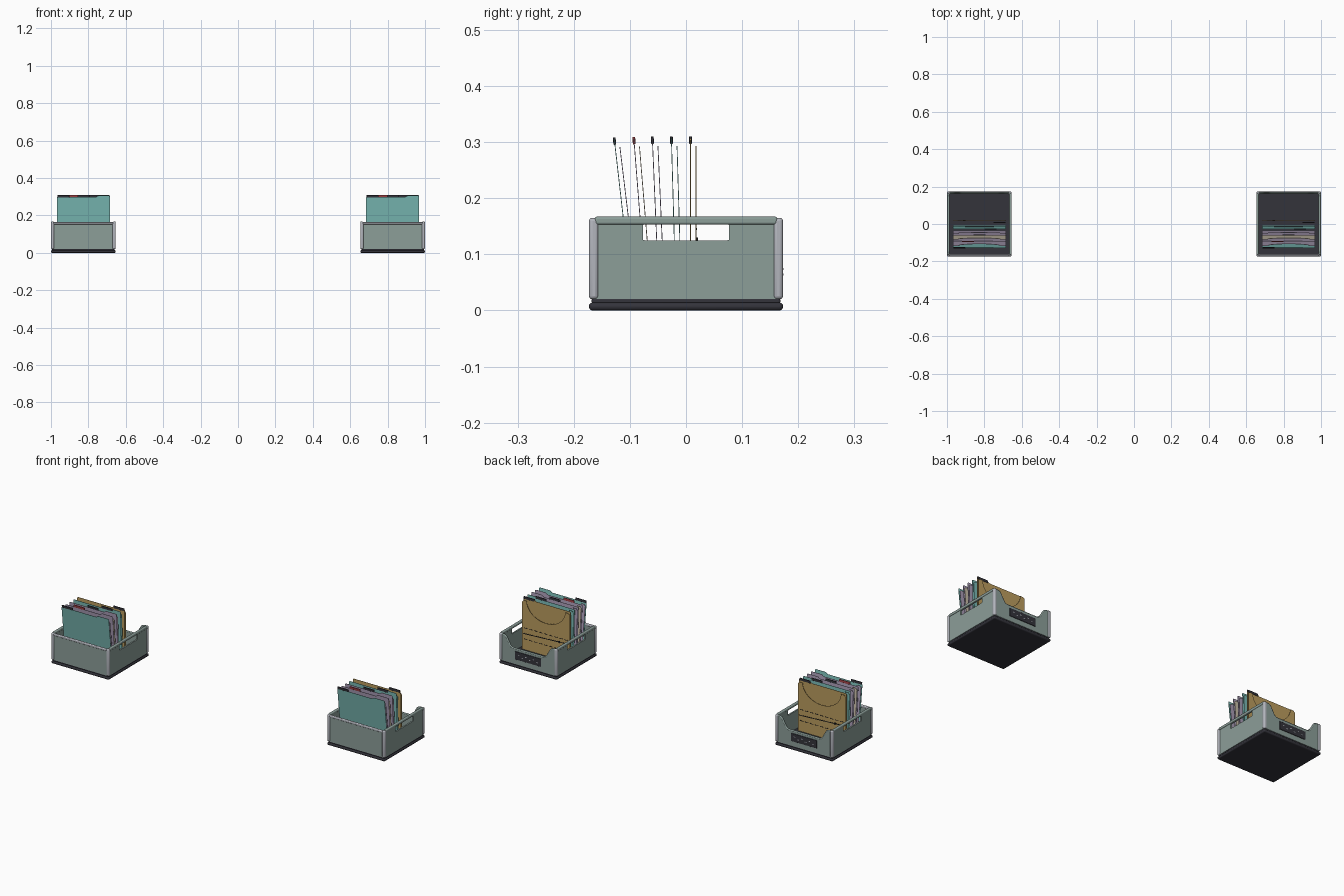
import bpy
import math
from math import radians, cos, sin, pi
from mathutils import Vector

if "Cube" in bpy.data.objects:
    bpy.data.objects.remove(bpy.data.objects["Cube"], do_unlink=True)


def linear(c):
    return c / 12.92 if c <= 0.04045 else ((c + 0.055) / 1.055) ** 2.4


def material(name, *srgb):
    m = bpy.data.materials.new(name)
    m.use_nodes = True
    col = [linear(c) for c in srgb] + [1]
    m.diffuse_color = col
    bsdf = m.node_tree.nodes["Principled BSDF"]
    bsdf.inputs["Base Color"].default_value = col
    bsdf.inputs["Roughness"].default_value = 0.6
    return m


SHELL = material("grey_green_shell", 0.55, 0.62, 0.60)
TRIM = material("light_grey_trim", 0.70, 0.71, 0.74)
DARK = material("charcoal", 0.20, 0.20, 0.23)
TEAL = material("teal_card", 0.48, 0.73, 0.71)
GOLD = material("gold_card", 0.73, 0.61, 0.37)
LILAC = material("lilac_card", 0.66, 0.61, 0.71)
CREAM = material("cream_card", 0.78, 0.74, 0.66)
RED = material("red_clip", 0.62, 0.25, 0.27)
INK = material("black_stitch", 0.08, 0.08, 0.09)

parts = []


def box(name, x, y, z, mat, bevel=0.0):
    """Box from (min, max) ranges, with optional rounded edges."""
    bpy.ops.mesh.primitive_cube_add(size=1)
    o = bpy.context.object
    o.name = name
    for v in o.data.vertices:
        v.co = [r[0] if c < 0 else r[1] for c, r in zip(v.co, (x, y, z))]
    o.data.materials.append(mat)
    if bevel:
        b = o.modifiers.new("round", 'BEVEL')
        b.width, b.segments = bevel, 3
        bpy.ops.object.shade_smooth_by_angle(angle=radians(40))
    parts.append(o)
    return o


def curve_object(name, loops, mat, closed, depth, bevel=0.0):
    """Flat filled plate (closed loops, extra loops are holes) or a tube."""
    cu = bpy.data.curves.new(name, 'CURVE')
    cu.dimensions = '2D' if closed else '3D'
    if closed:
        cu.fill_mode = 'BOTH'
    cu.extrude, cu.bevel_depth, cu.bevel_resolution = depth, bevel, 2
    for pts in loops:
        s = cu.splines.new('POLY')
        s.points.add(len(pts) - 1)
        for p, (a, b) in zip(s.points, pts):
            p.co = (a, b, 0, 1)
        s.use_cyclic_u = closed
    tmp = bpy.data.objects.new(name, cu)
    bpy.context.collection.objects.link(tmp)
    dg = bpy.context.evaluated_depsgraph_get()
    me = bpy.data.meshes.new_from_object(tmp.evaluated_get(dg))
    bpy.data.objects.remove(tmp)
    me.name = name
    me.materials.clear()
    me.materials.append(mat)
    o = bpy.data.objects.new(name, me)
    bpy.context.collection.objects.link(o)
    o.rotation_euler.x = pi / 2
    parts.append(o)
    return o


def rounded(pts, r, closed=True):
    """Replace corners of an outline with small arcs."""
    out, n = [], len(pts)
    for i, p in enumerate(pts):
        if not closed and i in (0, n - 1):
            out.append(p)
            continue
        p, a, b = Vector(p), Vector(pts[i - 1]), Vector(pts[(i + 1) % n])
        s, e = p + (a - p).normalized() * r, p + (b - p).normalized() * r
        for k in range(6):
            t = k / 5
            q = s * (1 - t) ** 2 + p * 2 * t * (1 - t) + e * t * t
            out.append((q.x, q.y))
    return out


# Base plinth and floor
box("base_foot", (-.173, .173), (-.173, .173), (0, .014), DARK, .006)
box("base_step", (-.168, .168), (-.168, .168), (.012, .022), DARK, .003)
box("bin_floor", (-.162, .162), (-.162, .162), (.02, .026), DARK)

# Side walls with handle slots, top rails and corner posts
wall = [(-.165, .02), (.165, .02), (.165, .16), (-.165, .16)]
slot = rounded([(-.077, .125), (.077, .125), (.077, .153), (-.077, .153)], .003)
for side, s in (("left", 1), ("right", -1)):
    w = curve_object(side + "_wall", [wall, slot], SHELL, True, .004)
    w.rotation_euler.z = pi / 2
    w.location.x = s * .166
    rail = sorted((s * .159, s * .173))
    box(side + "_rail", rail, (-.163, .163), (.153, .167), SHELL, .004)
    for end, e in (("front", -1), ("back", 1)):
        box(f"{side}_{end}_post", sorted((s * .156, s * .173)),
            sorted((e * .156, e * .173)), (.02, .165), TRIM, .006)

# Front wall
box("front_wall", (-.16, .16), (-.17, -.162), (.02, .157), SHELL)
box("front_rail", (-.16, .16), (-.172, -.160), (.152, .164), TRIM, .004)

# Scooped back wall with rounded lip
scoop = rounded([(-.163, .16), (-.138, .16), (-.105, .102),
                 (.105, .102), (.138, .16), (.163, .16)], .015, False)
back = curve_object("back_wall", [[(.163, .02), (-.163, .02)] + scoop],
                    SHELL, True, .004)
back.location.y = .166
lip = curve_object("back_lip", [scoop], SHELL, False, 0, .005)
lip.location.y = .166

# Label holder on the back
box("label_holder", (-.078, .078), (.169, .173), (.047, .090), DARK, .001)
for i in range(6):
    x = -.055 + i * .022
    z = .074 if i % 2 else .064
    box("label_mark", (x - .005, x + .005), (.172, .1735), (z - .002, z + .002), TRIM)


# Folders: a tall tabbed panel in front, a shorter notched panel behind
HALF, FLOOR = .142, .027


def panel(name, outline, mat, top_y, top_z, foot_y):
    o = curve_object(name, [outline], mat, True, .0007)
    o.location = (0, foot_y, FLOOR)
    o.rotation_euler.x = pi / 2 + math.atan2(foot_y - top_y, top_z - FLOOR)
    return o


def attach(o, host):
    o.location, o.rotation_euler = host.location, host.rotation_euler


top, tab = .272, .280
tall = rounded([(-HALF, 0), (HALF, 0), (HALF, tab), (.075, tab),
                (.068, top), (-HALF, top)], .006)
notch = [(.115 * cos(a), .266 - .09 * sin(a))
         for a in (pi * k / 20 for k in range(21))]
short = [(-HALF, 0), (HALF, 0), (HALF, .258), (.134, .266)] + notch \
    + [(-.134, .266), (-HALF, .258)]

# top y of the tall panel, foot y, front colour, rear colour, clip colour, clip x
folders = [(-.128, -.086, TEAL, LILAC, DARK, -.107),
           (-.093, -.061, LILAC, CREAM, RED, -.060),
           (-.060, -.038, LILAC, LILAC, DARK, .000),
           (-.026, -.008, TEAL, TEAL, DARK, .060),
           (.008, .018, GOLD, GOLD, DARK, .107)]
for i, (top_y, foot, front, rear, clip, cx) in enumerate(folders, 1):
    host = panel(f"folder_{i}_front", tall, front, top_y, .307, foot - .010)
    panel(f"folder_{i}_back", short, rear, top_y + .010, .293, foot)
    c = box(f"folder_{i}_clip", (cx - .032, cx + .032), (tab - .010, tab + .003),
            (-.0025, .0025), clip, .001)
    attach(c, host)

# Stitching and tie cord on the rear folder
for z in (.145, .085):
    for k in range(9):
        x = -.120 + k * .030
        box("stitch", (x - .010, x + .010), (.0185, .0195), (z - .0015, z + .0015), INK)
cord = box("tie_cord", (-.135, .135), (-.0005, .0005), (-.002, .002), INK)
cord.location = (0, .0195, .120)
cord.rotation_euler.y = .05
bpy.ops.mesh.primitive_cylinder_add(vertices=16, radius=.006, depth=.003,
                                    location=(-.08, .0195, .124),
                                    rotation=(pi / 2, 0, 0))
button = bpy.context.object
button.name = "tie_button"
button.data.materials.append(INK)
parts.append(button)

# Two identical bins side by side
for o in parts:
    twin = o.copy()
    bpy.context.collection.objects.link(twin)
    twin.name = "second_" + o.name
    o.location.x += .827
    twin.location.x -= .827
